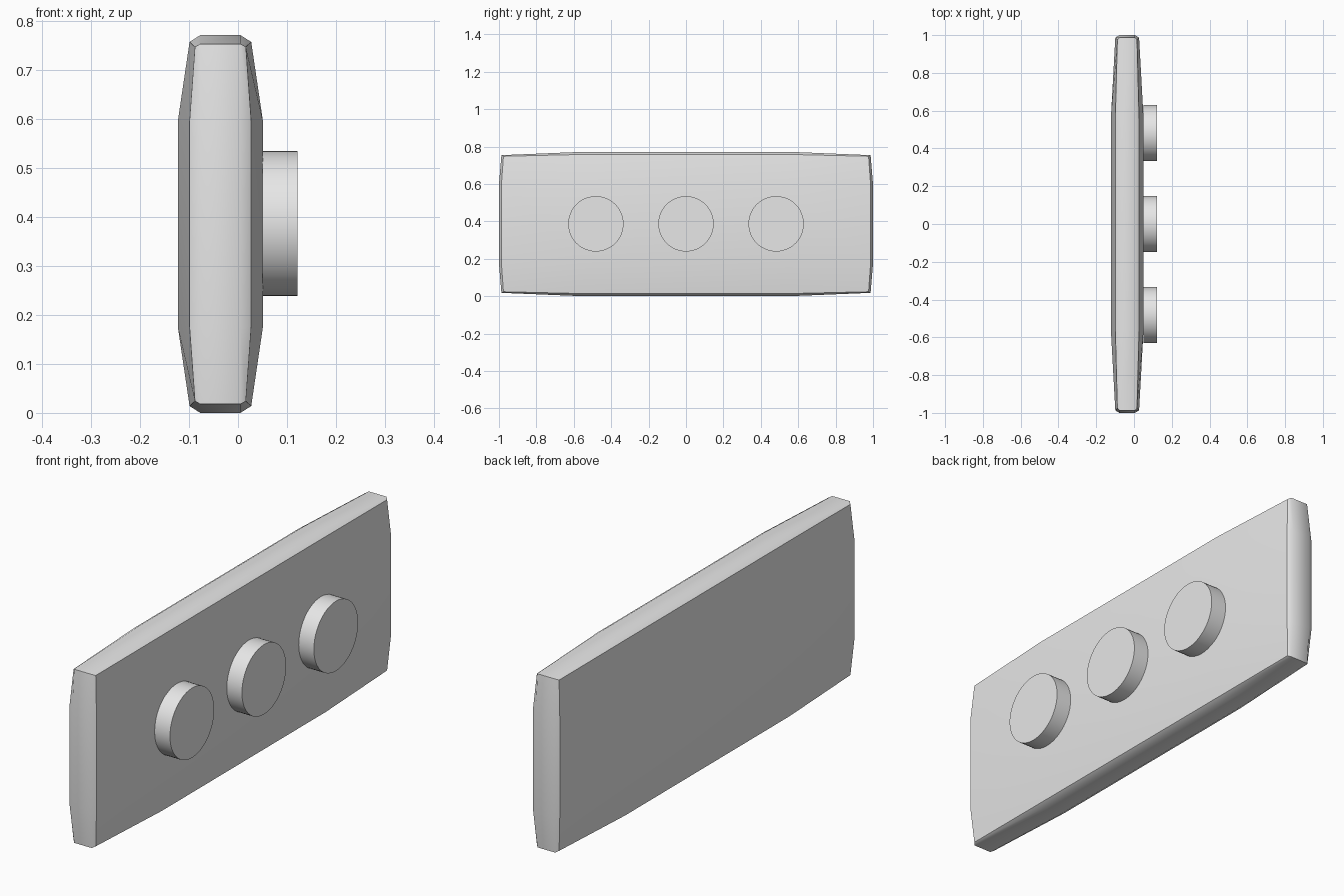
import bpy, bmesh, math
from mathutils import Matrix, Vector

cube = bpy.data.objects.get("Cube")
if cube:
    bpy.data.objects.remove(cube, do_unlink=True)

grey = bpy.data.materials.new("light_grey")
grey.use_nodes = True
grey.diffuse_color = (0.8, 0.8, 0.8, 1)
grey.node_tree.nodes["Principled BSDF"].inputs["Base Color"].default_value = (0.8, 0.8, 0.8, 1)

CENTRE = Vector((-0.036, 0, 0.386))


def finish(bm, name, angle):
    bmesh.ops.recalc_face_normals(bm, faces=bm.faces)
    mesh = bpy.data.meshes.new(name)
    bm.to_mesh(mesh)
    bm.free()
    mesh.materials.append(grey)
    ob = bpy.data.objects.new(name, mesh)
    bpy.context.collection.objects.link(ob)
    bpy.ops.object.select_all(action='DESELECT')
    ob.select_set(True)
    bpy.context.view_layer.objects.active = ob
    bpy.ops.object.shade_smooth_by_angle(angle=math.radians(angle))
    return ob


# Body: box split in thirds, with faces bulging and edges and corners pulled in
INNER = (0.041, 0.55, 0.21)
FACE = (0.087, 1.0, 0.386)
# Outer distance on each axis, keyed by the set of axes that are at their limit
EDGE = {
    (0, 1): (0.063, 0.987, 0),
    (0, 2): (0.063, 0, 0.372),
    (1, 2): (0, 0.987, 0.368),
    (0, 1, 2): (0.052, 0.976, 0.362),
}
bm = bmesh.new()
bmesh.ops.create_cube(bm, size=2)
bmesh.ops.subdivide_edges(bm, edges=bm.edges[:], cuts=2, use_grid_fill=True)
for v in bm.verts:
    outer = tuple(a for a in range(3) if abs(v.co[a]) > 0.9)
    limits = EDGE.get(outer, FACE)
    v.co = CENTRE + Vector([
        math.copysign(limits[a] if a in outer else INNER[a], v.co[a])
        for a in range(3)])
finish(bm, "body_panel", 40)

# Three round knobs on the left side
for name, y in (("front_knob", -0.482), ("middle_knob", 0), ("rear_knob", 0.482)):
    bm = bmesh.new()
    bmesh.ops.create_cone(
        bm, cap_ends=True, segments=48, radius1=0.148, radius2=0.148, depth=0.072,
        matrix=Matrix.Translation((0.086, y, 0.387)) @ Matrix.Rotation(math.pi / 2, 4, 'Y'))
    finish(bm, name, 30)
